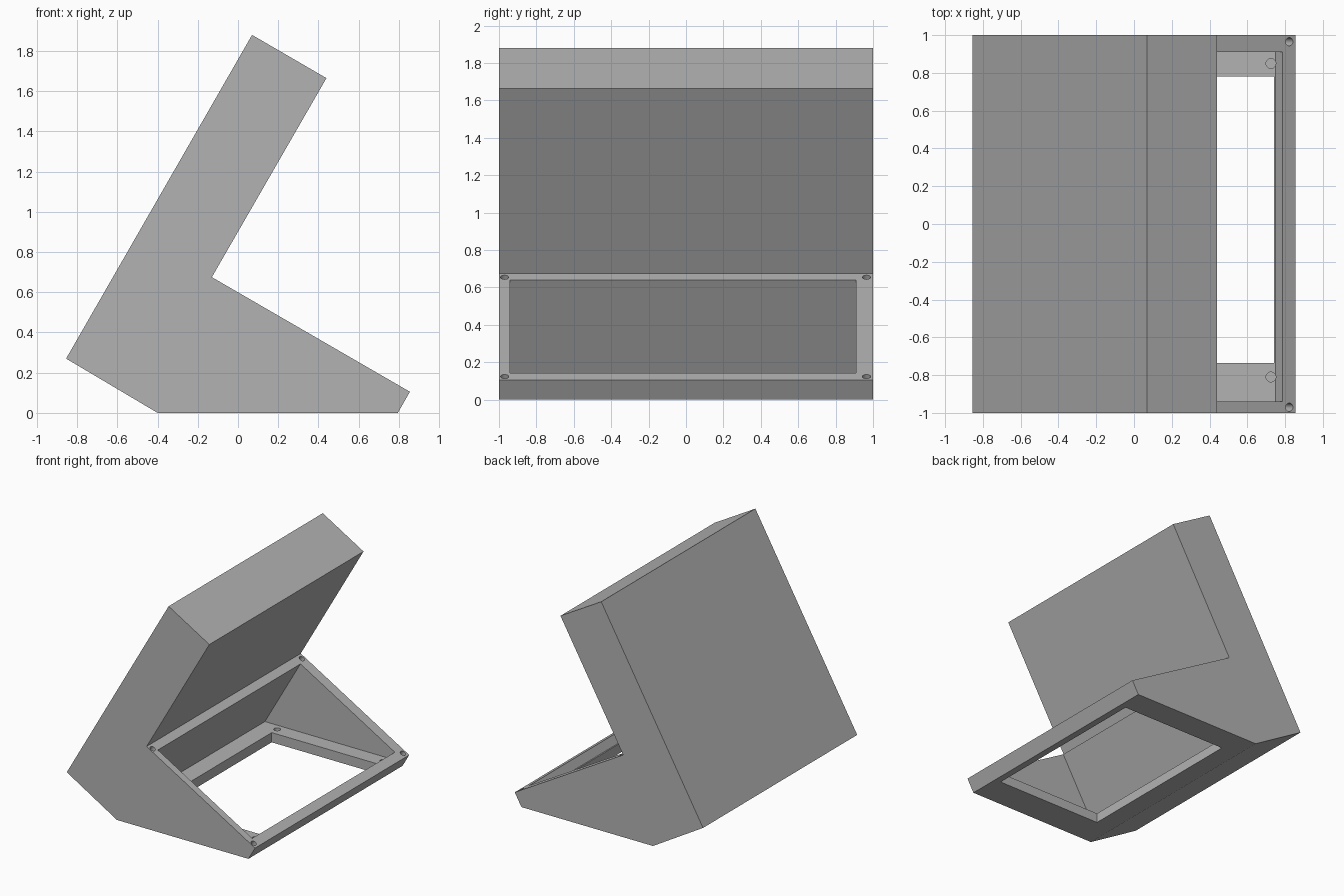
import bpy, bmesh, math
from mathutils import Vector

if "Cube" in bpy.data.objects:
    bpy.data.objects.remove(bpy.data.objects["Cube"])

grey = bpy.data.materials.new("plain grey")
grey.diffuse_color = (0.45, 0.45, 0.45, 1)
grey.use_nodes = True
grey.node_tree.nodes["Principled BSDF"].inputs["Base Color"].default_value = grey.diffuse_color

KNEE = Vector((-0.13, 0, 0.675))          # inner corner between upright and base
ALONG = Vector((0.866, 0, -0.5))          # down the sloping top of the base
INTO = Vector((-0.5, 0, -0.866))          # straight into the base


def extrude_profile(name, points, y0, y1):
    """Solid made by sweeping an x-z outline from y0 to y1."""
    bm = bmesh.new()
    face = bm.faces.new([bm.verts.new((x, y0, z)) for x, z in points])
    out = bmesh.ops.extrude_face_region(bm, geom=[face])
    moved = [v for v in out["geom"] if isinstance(v, bmesh.types.BMVert)]
    bmesh.ops.translate(bm, verts=moved, vec=(0, y1 - y0, 0))
    bmesh.ops.recalc_face_normals(bm, faces=bm.faces)
    mesh = bpy.data.meshes.new(name)
    bm.to_mesh(mesh)
    bm.free()
    mesh.materials.append(grey)
    obj = bpy.data.objects.new(name, mesh)
    bpy.context.collection.objects.link(obj)
    return obj


def drill(name, centre, axis, radius, depth):
    """Round cutter reaching `depth` below the surface at `centre`."""
    bpy.ops.mesh.primitive_cylinder_add(vertices=24, radius=radius, depth=2 * depth, location=centre)
    obj = bpy.context.object
    obj.name = name
    obj.rotation_euler = axis.to_track_quat('Z', 'Y').to_euler()
    obj.data.materials.append(grey)
    return obj


def cut(target, cutter):
    mod = target.modifiers.new(cutter.name, 'BOOLEAN')
    mod.operation = 'DIFFERENCE'
    mod.solver = 'EXACT'
    mod.object = cutter
    cutter.hide_render = True
    cutter.hide_set(True)


# Stand body: leaning upright and wedge base
body = extrude_profile("stand_body", [
    (-0.40, 0), (0.795, 0), (0.855, 0.105), (-0.13, 0.675),
    (0.44, 1.665), (0.07, 1.88), (-0.855, 0.27)], -1, 1)

# Sloping pocket in the base, with a flat floor
FLOOR = 0.08
def slope_point(t, z):
    p = KNEE + ALONG * t
    p += INTO * ((z - p.z) / INTO.z)
    return (p.x, p.z)

top_a = KNEE + ALONG * 0.07 - INTO * 0.1
top_b = KNEE + ALONG * 1.06 - INTO * 0.1
pocket = extrude_profile("pocket_cutter", [
    slope_point(0.07, FLOOR), slope_point(1.06, FLOOR),
    (top_b.x, top_b.z), (top_a.x, top_a.z)], -0.94, 0.91)
cut(body, pocket)

# Rectangular opening through the floor
opening = extrude_profile("opening_cutter", [
    (-0.24, -0.1), (0.74, -0.1), (0.74, 0.1), (-0.24, 0.1)], -0.735, 0.78)
cut(body, opening)

# Screw holes in the rim corners
for t in (0.04, 1.10):
    for y in (-0.97, 0.965):
        p = KNEE + ALONG * t
        cut(body, drill("rim_hole_cutter", (p.x, y, p.z), INTO, 0.022, 0.08))

# Screw holes in the floor ledges
for x in (-0.24, 0.725):
    for y in (-0.81, 0.85):
        cut(body, drill("ledge_hole_cutter", (x, y, FLOOR), Vector((0, 0, 1)), 0.026, 0.05))

# Apply the cuts and discard the cutters
bpy.context.view_layer.update()
done = bpy.data.meshes.new_from_object(body.evaluated_get(bpy.context.evaluated_depsgraph_get()))
body.modifiers.clear()
body.data = done
done.materials.clear()
done.materials.append(grey)
for poly in done.polygons:
    poly.material_index = 0
for obj in list(bpy.data.objects):
    if obj is not body and obj.name != body.name:
        bpy.data.objects.remove(obj)

bpy.ops.object.select_all(action='DESELECT')
body.select_set(True)
bpy.context.view_layer.objects.active = body
bpy.ops.object.shade_smooth_by_angle(angle=math.radians(30))
